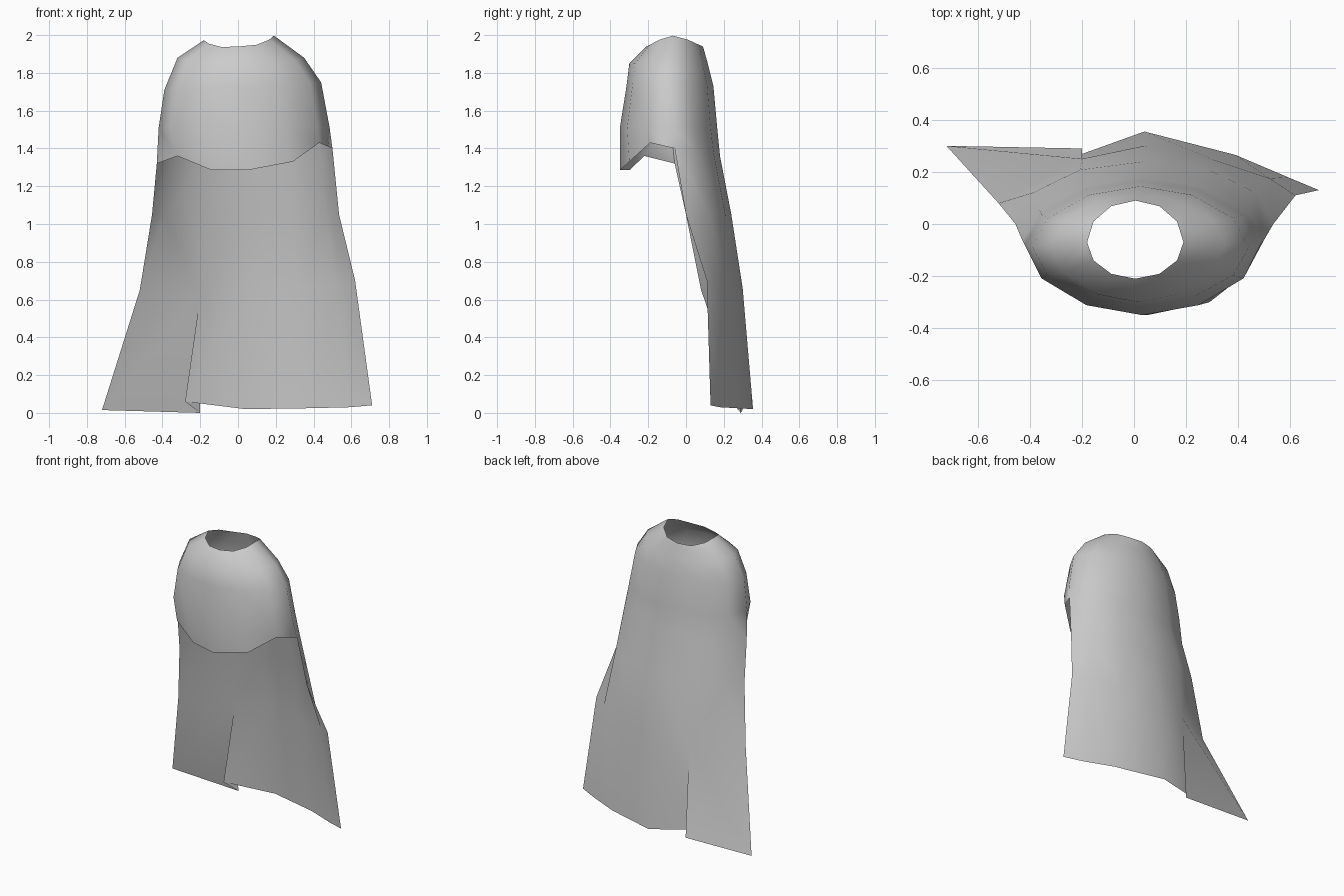
import bpy, bmesh
from math import sin, cos, radians, copysign

if "Cube" in bpy.data.objects:
    bpy.data.objects.remove(bpy.data.objects["Cube"])

N = 12  # columns around the body, starting at the right side and going round the back


def ring(z, xl, xr, yc, yf, yb, lift=0.0, count=N, power=1.07, tilt=0.0):
    """Lopsided oval: separate left/right and front/back radii, sides lifted."""
    pts = []
    for i in range(count):
        a = radians(30 * i)
        c = copysign(abs(cos(a)) ** power, cos(a))
        s = copysign(abs(sin(a)) ** power, sin(a))
        xc, rx = (xl + xr) / 2, (xr - xl) / 2
        y = yc + s * ((yb - yc) if s > 0 else (yc - yf))
        pts.append((xc + c * rx, y, z + lift * c ** 4 + tilt * c))
    return pts


# closed rings of the shoulder mantle
rings = [
    ring(1.94, -0.18, 0.19, -0.07, -0.21, 0.09, 0.045, power=1.0, tilt=0.012),
    ring(1.85, -0.32, 0.35, -0.08, -0.30, 0.115, 0.03),
    ring(1.73, -0.39, 0.44, -0.09, -0.315, 0.145, tilt=0.02),
    ring(1.51, -0.42, 0.485, -0.08, -0.35, 0.165),
]
# wavy front hem, left side to right side
hem = [(-0.32, -0.22, 1.36), (-0.14, -0.30, 1.285), (0.05, -0.35, 1.285),
       (0.29, -0.30, 1.33), (0.43, -0.19, 1.43)]
back = ring(1.36, -0.43, 0.50, -0.06, -0.3, 0.18, count=7, tilt=0.04)
rings.append(back + hem)

# open rows of the back cape, right edge to left edge, flaring into pleats;
# the doubled point in the middle row is where the overlapping pleat starts
rows = [
    ring(1.05, -0.455, 0.535, 0.0, -0.3, 0.24, count=7, power=1.0),
    [(0.62, 0.11, 0.70), (0.52, 0.175, 0.68), (0.31, 0.245, 0.66), (0.04, 0.30, 0.66),
     (-0.20, 0.25, 0.62), (-0.20, 0.25, 0.62), (-0.52, 0.08, 0.65)],
    [(0.71, 0.13, 0.04), (0.59, 0.18, 0.03), (0.39, 0.265, 0.025), (0.04, 0.355, 0.02),
     (-0.28, 0.24, 0.06), (-0.20, 0.29, 0.0), (-0.72, 0.30, 0.015)],
]

# weave the cloth
bm = bmesh.new()
grid = [[bm.verts.new(p) for p in r] for r in rings + rows]
for a, b in zip(grid, grid[1:]):
    closed = len(b) == N
    for i in range(N if closed else len(b) - 1):
        j = (i + 1) % len(a)
        k = (i + 1) % len(b)
        bm.faces.new((a[i], b[i], b[k], a[j]))
bmesh.ops.remove_doubles(bm, verts=bm.verts, dist=0.001)
bmesh.ops.recalc_face_normals(bm, faces=bm.faces)
mesh = bpy.data.meshes.new("cloak")
bm.to_mesh(mesh)
bm.free()
cloak = bpy.data.objects.new("cloak", mesh)
bpy.context.collection.objects.link(cloak)

# smooth cloth with sharp pleats
bpy.context.view_layer.objects.active = cloak
cloak.select_set(True)
bpy.ops.object.shade_smooth_by_angle(angle=radians(60))
